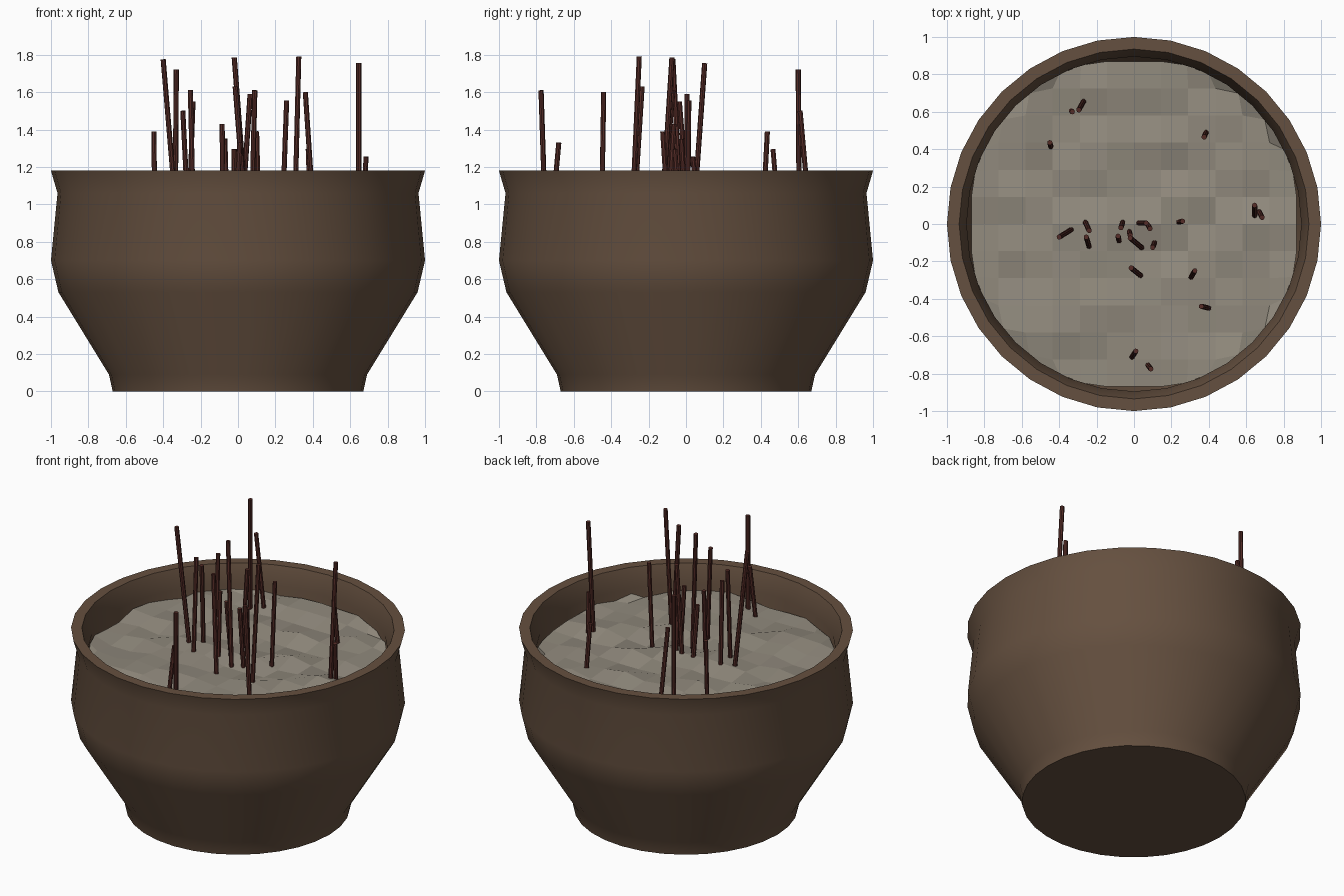
import bpy, bmesh, math, random
from mathutils import Vector

if "Cube" in bpy.data.objects:
    bpy.data.objects.remove(bpy.data.objects["Cube"])

random.seed(4)


def material(name, rgb):
    m = bpy.data.materials.new(name)
    m.diffuse_color = (*rgb, 1)
    m.use_nodes = True
    m.node_tree.nodes["Principled BSDF"].inputs["Base Color"].default_value = m.diffuse_color
    return m


def finish(name, bm, mat, smooth=None):
    bmesh.ops.recalc_face_normals(bm, faces=bm.faces)
    me = bpy.data.meshes.new(name)
    bm.to_mesh(me)
    bm.free()
    me.materials.append(mat)
    ob = bpy.data.objects.new(name, me)
    bpy.context.collection.objects.link(ob)
    if smooth:
        bpy.ops.object.select_all(action='DESELECT')
        ob.select_set(True)
        bpy.context.view_layer.objects.active = ob
        bpy.ops.object.shade_smooth_by_angle(angle=math.radians(smooth))
    return ob


clay = material("clay", (0.13, 0.08, 0.05))
ash_grey = material("ash", (0.29, 0.26, 0.21))
dark_red = material("dark_red", (0.09, 0.025, 0.02))

# Pot: outer wall, rim and inner wall lathed from one closed profile
profile = [(0.67, 0), (0.69, 0.09), (0.96, 0.53), (1.0, 0.70), (0.965, 1.06),
           (1.0, 1.18), (0.935, 1.18), (0.895, 1.06), (0.93, 0.71),
           (0.89, 0.56), (0.62, 0.11)]
SIDES = 32
bm = bmesh.new()
rings = [[bm.verts.new((r * math.cos(2 * math.pi * i / SIDES),
                        r * math.sin(2 * math.pi * i / SIDES), z))
          for i in range(SIDES)] for r, z in profile]
for a, b in zip(rings, rings[1:]):
    for i in range(SIDES):
        j = (i + 1) % SIDES
        bm.faces.new((a[i], a[j], b[j], b[i]))
bm.faces.new(rings[0])
bm.faces.new(rings[-1])
finish("pot", bm, clay, 40)

# Ash: uneven faceted grid trimmed to the round opening
bm = bmesh.new()
bmesh.ops.create_grid(bm, x_segments=12, y_segments=12, size=0.87)
R = 0.895
outside = [f for f in bm.faces
           if min(v.co.xy.length for v in f.verts) > R - 0.03]
bmesh.ops.delete(bm, geom=outside, context='FACES')
for v in bm.verts:
    d = v.co.xy.length
    if d > R:
        v.co *= R / d
    v.co.z = 1.005 + random.uniform(-0.022, 0.022)
finish("ash_bed", bm, ash_grey)

# Incense sticks: (tip x, tip y, tip z, x and y where it enters the ash)
sticks = [
    (-0.33, 0.60, 1.72, -0.335, 0.605), (-0.295, 0.61, 1.50, -0.27, 0.655),
    (-0.45, 0.435, 1.39, -0.445, 0.415), (0.375, 0.465, 1.295, 0.385, 0.49),
    (0.645, 0.10, 1.755, 0.645, 0.045), (0.685, 0.035, 1.255, 0.67, 0.065),
    (-0.40, -0.07, 1.775, -0.335, -0.03), (-0.24, -0.035, 1.55, -0.26, 0.01),
    (-0.255, -0.07, 1.61, -0.24, -0.12), (-0.07, -0.02, 1.35, -0.06, 0.01),
    (-0.085, -0.065, 1.43, -0.08, -0.09), (-0.02, -0.06, 1.295, -0.025, -0.04),
    (-0.02, -0.075, 1.785, 0.04, -0.125), (-0.015, -0.235, 1.63, 0.035, -0.275),
    (0.065, 0.005, 1.59, 0.025, 0.005), (0.085, -0.025, 1.35, 0.075, -0.005),
    (0.09, -0.775, 1.61, 0.075, -0.755), (0.10, -0.125, 1.39, 0.11, -0.10),
    (0.26, 0.015, 1.555, 0.24, 0.01), (0.325, -0.25, 1.79, 0.305, -0.285),
    (0.36, -0.44, 1.60, 0.40, -0.45), (0.01, -0.68, 1.33, -0.01, -0.71)]
for n, (x, y, z, bx, by) in enumerate(sticks, 1):
    tip, entry = Vector((x, y, z)), Vector((bx, by, 1.0))
    axis = (tip - entry).normalized()
    base = entry - axis * 0.1
    bm = bmesh.new()
    bmesh.ops.create_cone(bm, cap_ends=True, segments=8, radius1=0.014,
                          radius2=0.014, depth=(tip - base).length)
    ob = finish(f"incense_stick_{n}", bm, dark_red, 30)
    ob.location = (tip + base) / 2
    ob.rotation_euler = axis.to_track_quat('Z', 'Y').to_euler()
